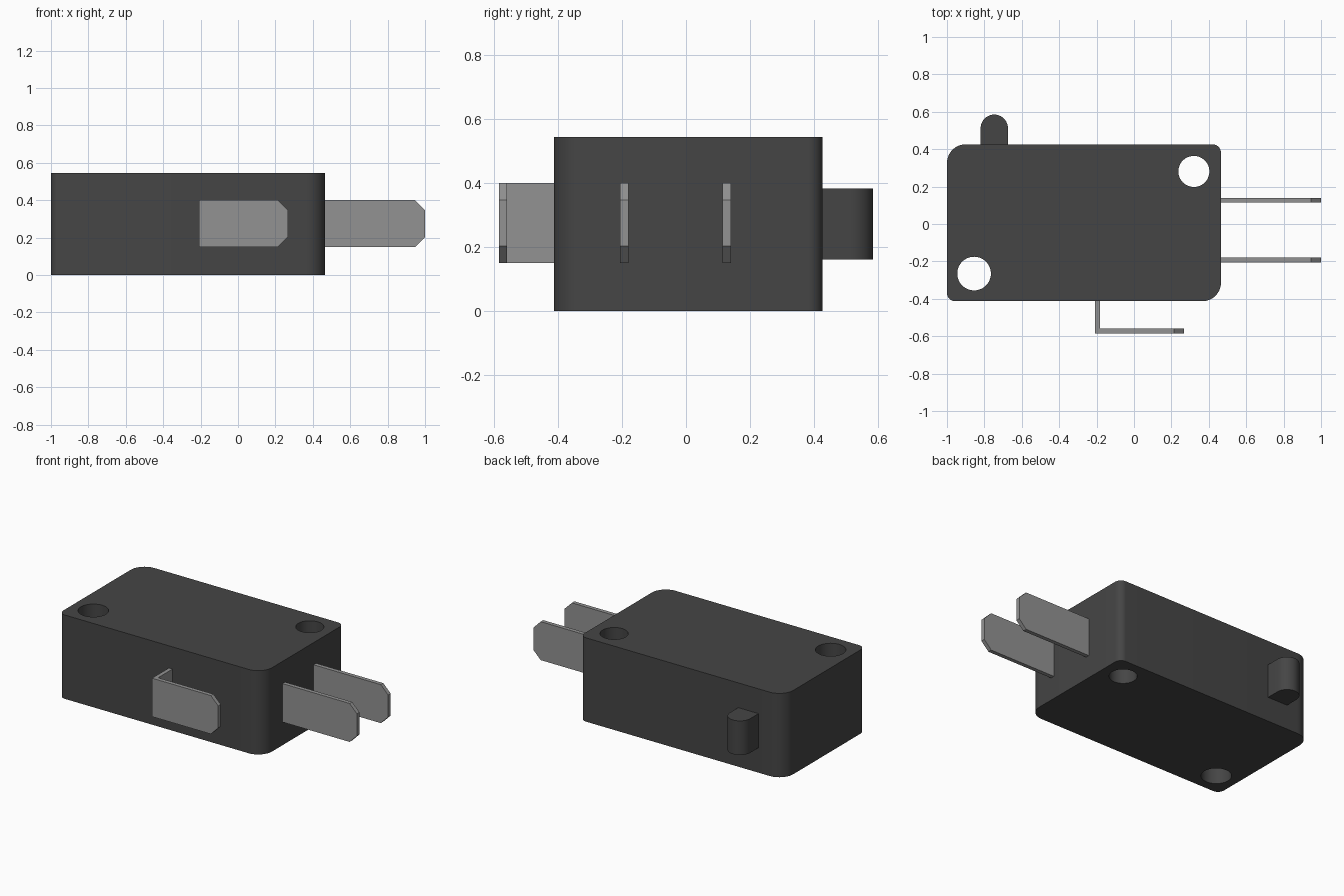
import bpy, bmesh, math
from mathutils import Vector

if "Cube" in bpy.data.objects:
    bpy.data.objects.remove(bpy.data.objects["Cube"])


def material(name, v):
    m = bpy.data.materials.new(name)
    m.diffuse_color = (v, v, v, 1)
    m.use_nodes = True
    m.node_tree.nodes["Principled BSDF"].inputs["Base Color"].default_value = m.diffuse_color
    return m


DARK = material("dark_plastic", 0.06)
METAL = material("metal", 0.29)


def prism(name, points, origin, direction, mat=None):
    """Extrude a closed 3D outline along a direction."""
    bm = bmesh.new()
    o, d = Vector(origin), Vector(direction)
    face = bm.faces.new([bm.verts.new(o + Vector(p)) for p in points])
    ext = bmesh.ops.extrude_face_region(bm, geom=[face])["geom"]
    bmesh.ops.translate(bm, vec=d, verts=[g for g in ext if isinstance(g, bmesh.types.BMVert)])
    bmesh.ops.recalc_face_normals(bm, faces=bm.faces)
    me = bpy.data.meshes.new(name)
    bm.to_mesh(me)
    bm.free()
    ob = bpy.data.objects.new(name, me)
    bpy.context.collection.objects.link(ob)
    if mat:
        me.materials.append(mat)
    return ob


def arc(cx, cy, r, a0, a1, n):
    return [(cx + r * math.cos(math.radians(a0 + (a1 - a0) * i / n)),
             cy + r * math.sin(math.radians(a0 + (a1 - a0) * i / n)), 0)
            for i in range(n + 1)]


def activate(ob):
    bpy.ops.object.select_all(action='DESELECT')
    ob.select_set(True)
    bpy.context.view_layer.objects.active = ob


# Housing: rounded block with alternating corner radii
X0, X1, Y0, Y1, H = -1.0, 0.465, -0.413, 0.426, 0.545
outline = []
for cx, sx, cy, sy, r, a in ((X1, -1, Y1, -1, 0.045, 0), (X0, 1, Y1, -1, 0.1, 90),
                             (X0, 1, Y0, 1, 0.045, 180), (X1, -1, Y0, 1, 0.1, 270)):
    outline += arc(cx + sx * r, cy + sy * r, r, a, a + 90, 10)
housing = prism("housing", outline, (0, 0, 0), (0, 0, H), DARK)

# Two mounting holes
activate(housing)
for x, y, r in ((0.32, 0.281, 0.083), (-0.855, -0.265, 0.09)):
    cutter = prism("hole_cutter", arc(x, y, r, 0, 360, 48)[:-1], (0, 0, -0.1), (0, 0, H + 0.2))
    cutter.hide_render = True
    mod = housing.modifiers.new("hole", 'BOOLEAN')
    mod.operation, mod.solver, mod.object = 'DIFFERENCE', 'EXACT', cutter
    bpy.ops.object.modifier_apply(modifier=mod.name)
    bpy.data.objects.remove(cutter)

# Round-nosed push button
R = 0.073
nose = arc(-0.747, 0.585 - R, R, 0, 180, 20)
button = prism("push_button", [(-0.747 + R, Y1 - 0.02, 0)] + nose + [(-0.747 - R, Y1 - 0.02, 0)],
               (0, 0, 0.162), (0, 0, 0.222), DARK)

for ob in (housing, button):
    activate(ob)
    bpy.ops.object.shade_smooth_by_angle(angle=math.radians(30))

# Blade terminals with chamfered tips
Z0, Z1, T, C = 0.15, 0.40, 0.026, 0.053


def blade(name, xa, xb, y):
    pts = [(xa, 0, Z0), (xb - C, 0, Z0), (xb, 0, Z0 + C), (xb, 0, Z1 - C), (xb - C, 0, Z1), (xa, 0, Z1)]
    return prism(name, pts, (0, y, 0), (0, T, 0), METAL)


blade("upper_terminal", X1 - 0.01, 1.0, 0.114)
blade("lower_terminal", X1 - 0.01, 1.0, -0.206)

# Bent side terminal: blade plus stem into the housing
blade("side_terminal_blade", -0.209, 0.267, -0.585)
ya, yb = -0.585 + T, Y0 + 0.01
prism("side_terminal_stem", [(0, ya, Z0), (0, yb, Z0), (0, yb, Z1), (0, ya, Z1)],
      (-0.209, 0, 0), (T, 0, 0), METAL)
